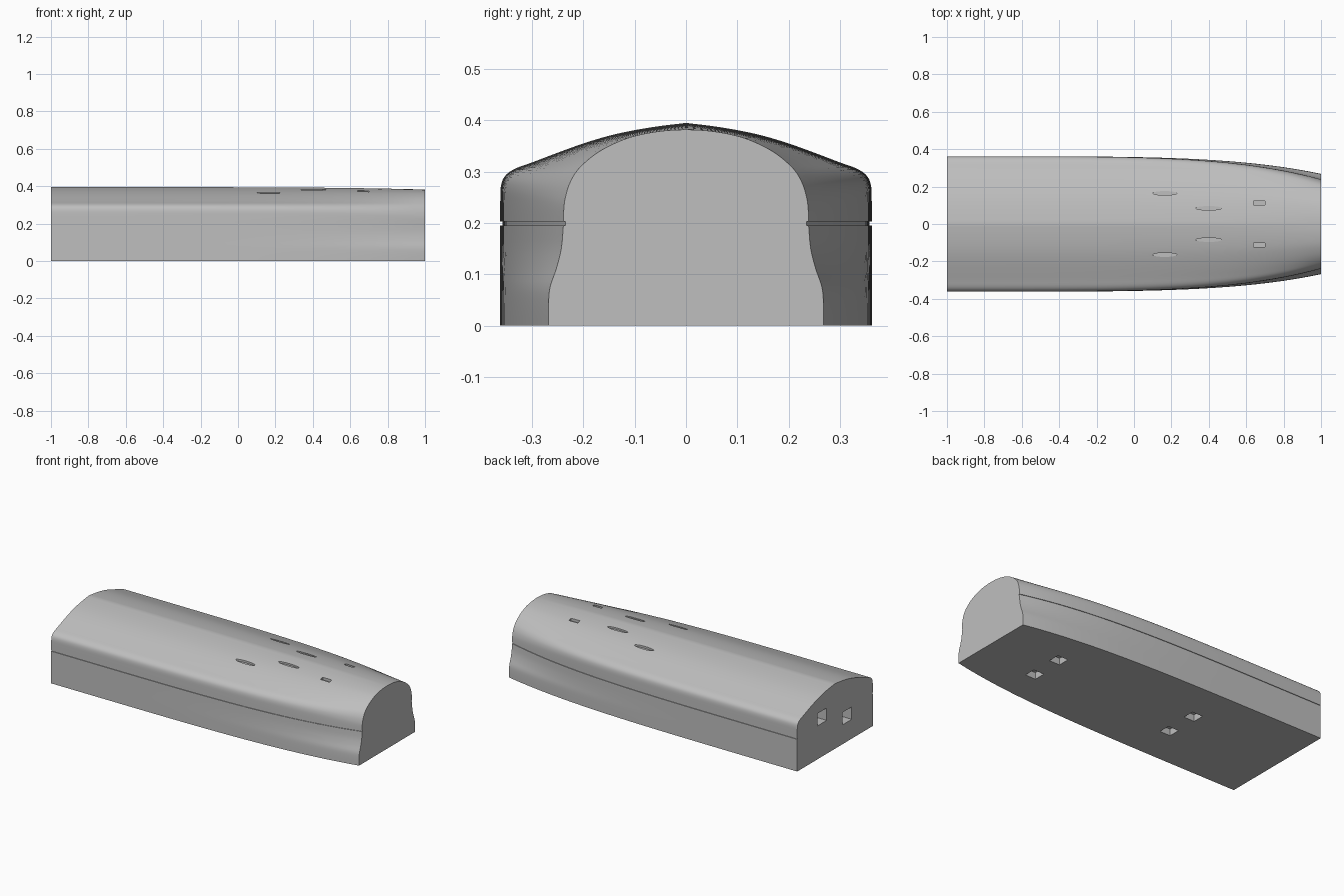
import bpy
import bmesh
import math
from mathutils import Vector

cube = bpy.data.objects.get("Cube")
if cube:
    bpy.data.objects.remove(cube, do_unlink=True)

grey = bpy.data.materials.new("light grey")
grey.use_nodes = True
grey.diffuse_color = (0.52, 0.52, 0.52, 1)
grey.node_tree.nodes["Principled BSDF"].inputs["Base Color"].default_value = grey.diffuse_color

# Half sections (half width, height) at the broad end and the tapered end
SEAM_LOW, SEAM_HIGH, SEAM_DEPTH = 0.195, 0.203, 0.004
broad_lower = [(0.362, z) for z in (0, 0.04, 0.075, 0.11, 0.15, SEAM_LOW)]
taper_lower = [(0.268, 0), (0.268, 0.04), (0.265, 0.075), (0.253, 0.11),
               (0.243, 0.15), (0.239, SEAM_LOW)]
broad_upper = [(0.362, SEAM_HIGH), (0.362, 0.24), (0.361, 0.27), (0.354, 0.29),
               (0.335, 0.305), (0.3, 0.318), (0.25, 0.337), (0.2, 0.355),
               (0.15, 0.37), (0.1, 0.381), (0.05, 0.389), (0, 0.395)]
taper_upper = [(0.239, SEAM_HIGH), (0.238, 0.23), (0.235, 0.25), (0.228, 0.274),
               (0.216, 0.297), (0.2, 0.315), (0.177, 0.334), (0.15, 0.35),
               (0.115, 0.365), (0.08, 0.374), (0.04, 0.38), (0, 0.382)]


def smooth(points, steps=3):
    """Catmull-Rom curve through the points."""
    p = [Vector(q) for q in points]
    p = [2 * p[0] - p[1]] + p + [2 * p[-1] - p[-2]]
    out = []
    for a, b, c, d in zip(p, p[1:], p[2:], p[3:]):
        for i in range(steps):
            t = i / steps
            out.append(0.5 * (2 * b + (c - a) * t + (2 * a - 5 * b + 4 * c - d) * t * t
                              + (3 * b - a - 3 * c + d) * t ** 3))
    return out + [p[-2]]


def half_section(lower, upper):
    low, high = smooth(lower), smooth(upper)
    inset = Vector((SEAM_DEPTH, 0))
    return low + [low[-1] - inset, high[0] - inset] + high


broad = half_section(broad_lower, broad_upper)
taper = half_section(taper_lower, taper_upper)

# Hull: loft from the broad end to the tapered end, with the seam groove
bm = bmesh.new()
rings = []
STATIONS = 40
for i in range(STATIONS + 1):
    t = i / STATIONS
    half = [a.lerp(b, t ** 4.5) for a, b in zip(broad, taper)]
    section = [(p.x, p.y) for p in half] + [(-p.x, p.y) for p in reversed(half[:-1])]
    rings.append([bm.verts.new((2 * t - 1, y, z)) for y, z in section])
for r, s in zip(rings, rings[1:]):
    for j in range(len(r)):
        k = (j + 1) % len(r)
        bm.faces.new((r[j], r[k], s[k], s[j]))
bm.faces.new(rings[0])
bm.faces.new(rings[-1])
bmesh.ops.recalc_face_normals(bm, faces=bm.faces)
mesh = bpy.data.meshes.new("hull")
bm.to_mesh(mesh)
bm.free()
mesh.materials.append(grey)
hull = bpy.data.objects.new("hull", mesh)
bpy.context.collection.objects.link(hull)

# Recess shapes collected in one cutter mesh
cut = bmesh.new()


def prism(outline, low, high):
    """Upright prism over an xy outline."""
    base = cut.faces.new([cut.verts.new((x, y, low)) for x, y in outline])
    top = bmesh.ops.extrude_face_region(cut, geom=[base])["geom"]
    for v in top:
        if isinstance(v, bmesh.types.BMVert):
            v.co.z = high


def block(x, y, z, size):
    sx, sy, sz = (s / 2 for s in size)
    prism([(x - sx, y - sy), (x + sx, y - sy), (x + sx, y + sy), (x - sx, y + sy)],
          z - sz, z + sz)


def lens(x, y, length, width, low):
    ring = [math.tau * i / 16 for i in range(16)]
    prism([(x + length / 2 * math.cos(a), y + width / 2 * math.sin(a)) for a in ring],
          low, 0.45)


for side in (-1, 1):
    # Slots in the roof
    lens(0.165, side * 0.165, 0.13, 0.022, 0.355)
    lens(0.4, side * 0.085, 0.14, 0.022, 0.373)
    block(0.67, side * 0.112, 0.41, (0.06, 0.022, 0.1))
    # Square pockets in the underside
    for x in (0.61, -0.33):
        block(x, side * 0.1, 0, (0.07, 0.07, 0.08))
# Square pockets in the broad end
block(-1, 0.125, 0.24, (0.16, 0.09, 0.075))
block(-1, -0.115, 0.155, (0.16, 0.09, 0.075))

bmesh.ops.recalc_face_normals(cut, faces=cut.faces)
cut_mesh = bpy.data.meshes.new("recess_cutter")
cut.to_mesh(cut_mesh)
cut.free()
cut_mesh.materials.append(grey)
cutter = bpy.data.objects.new("recess_cutter", cut_mesh)
bpy.context.collection.objects.link(cutter)

bpy.context.view_layer.objects.active = hull
hull.select_set(True)
boolean = hull.modifiers.new("recesses", "BOOLEAN")
boolean.operation = "DIFFERENCE"
boolean.solver = "EXACT"
boolean.object = cutter
bpy.ops.object.modifier_apply(modifier=boolean.name)
bpy.data.objects.remove(cutter, do_unlink=True)
bpy.ops.object.shade_smooth_by_angle(angle=math.radians(30))
